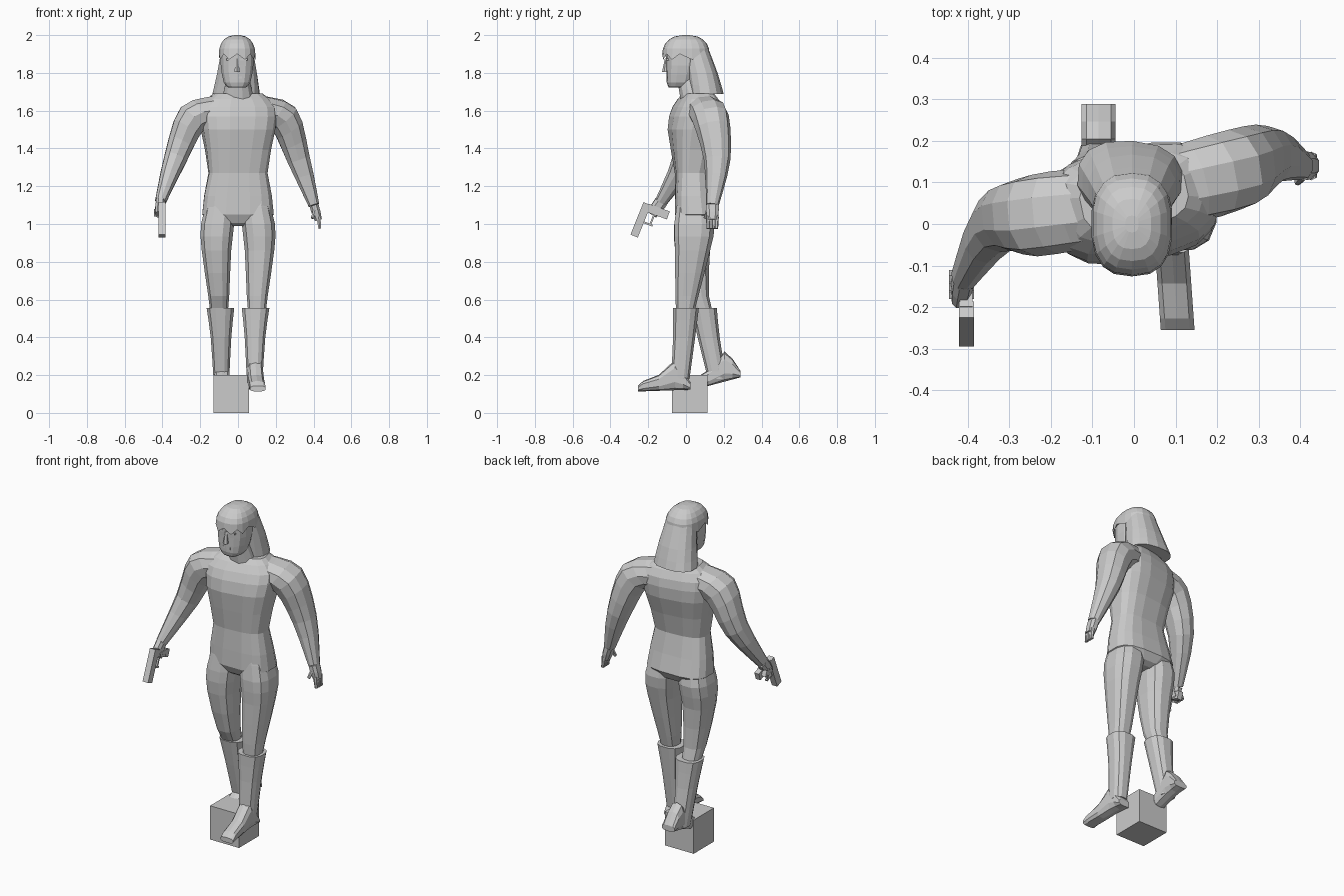
import bpy, bmesh, math
from mathutils import Vector, Matrix
from mathutils.geometry import interpolate_bezier

if "Cube" in bpy.data.objects:
    bpy.data.objects.remove(bpy.data.objects["Cube"])

GREY = (0.6, 0.6, 0.6, 1)
grey = bpy.data.materials.new("plain grey")
grey.diffuse_color = GREY
grey.use_nodes = True
grey.node_tree.nodes["Principled BSDF"].inputs["Base Color"].default_value = GREY


def finish(name, bm):
    bmesh.ops.recalc_face_normals(bm, faces=bm.faces)
    mesh = bpy.data.meshes.new(name)
    bm.to_mesh(mesh)
    bm.free()
    mesh.materials.append(grey)
    obj = bpy.data.objects.new(name, mesh)
    bpy.context.collection.objects.link(obj)
    return obj


def smoothed(sections, steps):
    """Insert sections between the given ones along a smooth curve."""
    last = len(sections) - 1
    result = []
    for i in range(last):
        around = [sections[min(max(i + k, 0), last)] for k in (-1, 0, 1, 2)]
        curves = [interpolate_bezier(b, b + (c - a) / 6, c - (d - b) / 6, c, steps + 1)
                  for a, b, c, d in zip(*around)]
        result += list(zip(*curves))[:steps]
    return result + [sections[last]]


def loft(name, sections, sides=12, square=2.6, steps=2, zigzag=0):
    """Skin rounded rings; each section is (centre, half axis u, half axis v)."""
    bm = bmesh.new()
    rings = []
    for centre, u, v in smoothed(sections, steps):
        ring = []
        for i in range(sides):
            angle = math.tau * (i + 0.5) / sides
            p, q = (math.copysign(abs(t) ** (2 / square), t)
                    for t in (math.cos(angle), math.sin(angle)))
            ring.append(bm.verts.new(centre + u * p + v * q))
        rings.append(ring)
    for low, high in zip(rings, rings[1:]):
        for i in range(sides):
            j = (i + 1) % sides
            bm.faces.new((low[i], low[j], high[j], high[i]))
    bm.faces.new(rings[0])
    bm.faces.new(rings[-1])
    for vert in rings[0][::2]:
        vert.co.z -= zigzag
    return finish(name, bm)


def level(x, y, z, wide, deep, yaw=0):
    """Horizontal section from its centre and half sizes."""
    turn = Matrix.Rotation(math.radians(yaw), 3, "Z")
    return Vector((x, y, z)), turn @ Vector((wide, 0, 0)), turn @ Vector((0, deep, 0))


def limb(points, widths, flatness=1):
    """Sections at right angles to a path; flatness is depth over width."""
    sections = []
    for i, (point, width) in enumerate(zip(points, widths)):
        along = (points[min(i + 1, len(points) - 1)] - points[max(i - 1, 0)]).normalized()
        across = Vector((0, 1, 0)).cross(along).normalized()
        sections.append((point, across * width, along.cross(across) * width * flatness))
    return sections


def block(name, centre, size, tilt=0):
    bm = bmesh.new()
    matrix = (Matrix.Translation(centre) @ Matrix.Rotation(math.radians(tilt), 4, "X")
              @ Matrix.Diagonal((*size, 1)))
    bmesh.ops.create_cube(bm, size=1, matrix=matrix)
    return finish(name, bm)


# Torso, twisted upward so the left shoulder sits back
def torso_level(y, z, wide, deep):
    return level(0, y, z, wide, deep, yaw=12 * min(max(2 * z - 2.2, 0), 1))


loft("torso", [
    torso_level(0.045, 0.99, 0.05, 0.06),
    torso_level(0.05, 1.05, 0.192, 0.11),
    torso_level(0.03, 1.27, 0.157, 0.087),
    torso_level(0.045, 1.5, 0.195, 0.135),
    torso_level(0.06, 1.62, 0.2, 0.12),
    torso_level(0.065, 1.69, 0.13, 0.075)], sides=16, square=3)
loft("neck", [level(0, 0.05, 1.65, 0.09, 0.08), level(0, 0.01, 1.78, 0.06, 0.06)], square=2.2)


# Arms and palms
def arm(name, shoulder, deltoid, elbow, wrist, knuckles):
    path = [Vector(p) for p in (shoulder, deltoid, elbow, wrist)]
    loft(name + "_arm", limb(path, (0.085, 0.088, 0.063, 0.03), flatness=1.12),
         sides=10, square=2.3, steps=3)
    hand = [path[-1], path[-1].lerp(Vector(knuckles), 0.5), Vector(knuckles)]
    loft(name + "_palm", limb(hand, (0.026, 0.025, 0.02), flatness=1.4), sides=8, steps=1)


arm("left", (0.1, 0.09, 1.6), (0.24, 0.13, 1.56), (0.322, 0.165, 1.34),
    (0.402, 0.14, 1.1), (0.426, 0.14, 1.02))
arm("right", (-0.1, 0.04, 1.6), (-0.24, 0.02, 1.56), (-0.33, 0, 1.35),
    (-0.41, -0.13, 1.12), (-0.42, -0.18, 1.05))


# Fingers: the left hand hangs open, the right hand grips
def finger(name, base, tip):
    loft(name, limb([Vector(base), Vector(tip)], (0.012, 0.008)), sides=6, steps=1)


for k in range(4):
    y = 0.117 + k * 0.015
    finger(f"left_finger_{k + 1}", (0.426, y, 1.04), (0.433, y, 0.975))
finger("left_thumb", (0.41, 0.12, 1.08), (0.393, 0.1, 1.03))
for k in range(3):
    block(f"right_finger_{k + 1}", (-0.415, -0.125 - k * 0.02, 1.06), (0.06, 0.018, 0.035), tilt=22)

# Pistol
block("pistol_slide", (-0.403, -0.24, 1.022), (0.036, 0.042, 0.185), tilt=-22)
block("pistol_grip", (-0.403, -0.15, 1.066), (0.03, 0.12, 0.045), tilt=-20)
block("trigger_guard_bottom", (-0.403, -0.2, 1), (0.014, 0.05, 0.01), tilt=-22)
block("trigger_guard_back", (-0.403, -0.18, 1.02), (0.014, 0.01, 0.05), tilt=-22)


# Legs and boots; the left foot steps forward and the right heel lifts
def leg(name, side, knee_y, cuff_y, shin_y, ankle_y, heel_y, lift):
    loft(name + "_leg", [
        level(side * 0.085, 0.04, 1.16, 0.07, 0.08),
        level(side * 0.108, 0.045, 1, 0.09, 0.11),
        level(side * 0.114, 0.035, 0.86, 0.08, 0.095),
        level(side * 0.102, knee_y, 0.62, 0.057, 0.063),
        level(side * 0.1, shin_y, 0.48, 0.042, 0.04)], steps=2)
    loft(name + "_boot_shaft", [
        level(side * 0.093, cuff_y, 0.555, 0.075, 0.07),
        level(side * 0.09, shin_y, 0.4, 0.056, 0.06),
        level(side * 0.088, ankle_y, 0.18, 0.043, 0.05)])
    foot = []
    for along, height in ((0, 0.035), (0.15, 0.11), (0.3, 0.16), (0.6, 0.085), (0.9, 0.055), (1, 0.03)):
        base = 0.113 + lift * (1 - along)
        centre = Vector((side * (0.085 + 0.02 * along * (side > 0)), heel_y - 0.28 * along,
                         base + height / 2))
        foot.append((centre, Vector((0.042, 0, 0)), Vector((0, 0, height / 2))))
    loft(name + "_boot_foot", foot, sides=10, square=3, steps=1)


leg("left", 1, knee_y=0.005, cuff_y=0, shin_y=-0.01, ankle_y=-0.03, heel_y=0.025, lift=0.01)
leg("right", -1, knee_y=0.06, cuff_y=0.095, shin_y=0.12, ankle_y=0.165, heel_y=0.288, lift=0.075)

# Pedestal block
block("pedestal", (-0.036, 0.02, 0.1), (0.19, 0.19, 0.2))

# Head and face
HEAD = -0.005
loft("face", [
    level(HEAD, -0.045, 1.722, 0.046, 0.045),
    level(HEAD, -0.03, 1.75, 0.072, 0.072),
    level(HEAD, -0.015, 1.84, 0.088, 0.09),
    level(HEAD, -0.01, 1.94, 0.087, 0.1)], sides=14, square=2.6)
loft("nose", [level(HEAD, -0.105, 1.805, 0.017, 0.022),
              level(HEAD, -0.1, 1.875, 0.006, 0.012)], sides=6, square=2, steps=1)
block("lips", (HEAD, -0.094, 1.775), (0.05, 0.016, 0.012))
for name, side in (("left", 1), ("right", -1)):
    block(name + "_brow", (HEAD + side * 0.036, -0.095, 1.87), (0.04, 0.018, 0.01))

# Hair: domed cap with a jagged fringe, and the long fall behind
dome = []
for k in range(6):
    angle = math.radians(17 * k)
    spread = math.cos(angle) ** 0.75
    dome.append(level(HEAD, 0, 1.9 + 0.1 * math.sin(angle), 0.098 * spread, 0.126 * spread))
loft("hair_cap", dome, sides=18, steps=1, zigzag=0.03)
loft("hair_fall", [
    level(-0.01, 0.11, 1.688, 0.127, 0.09, yaw=-4),
    level(HEAD, 0.083, 1.8, 0.107, 0.084),
    level(HEAD, 0.04, 1.95, 0.08, 0.07)], sides=14, square=2.4)
